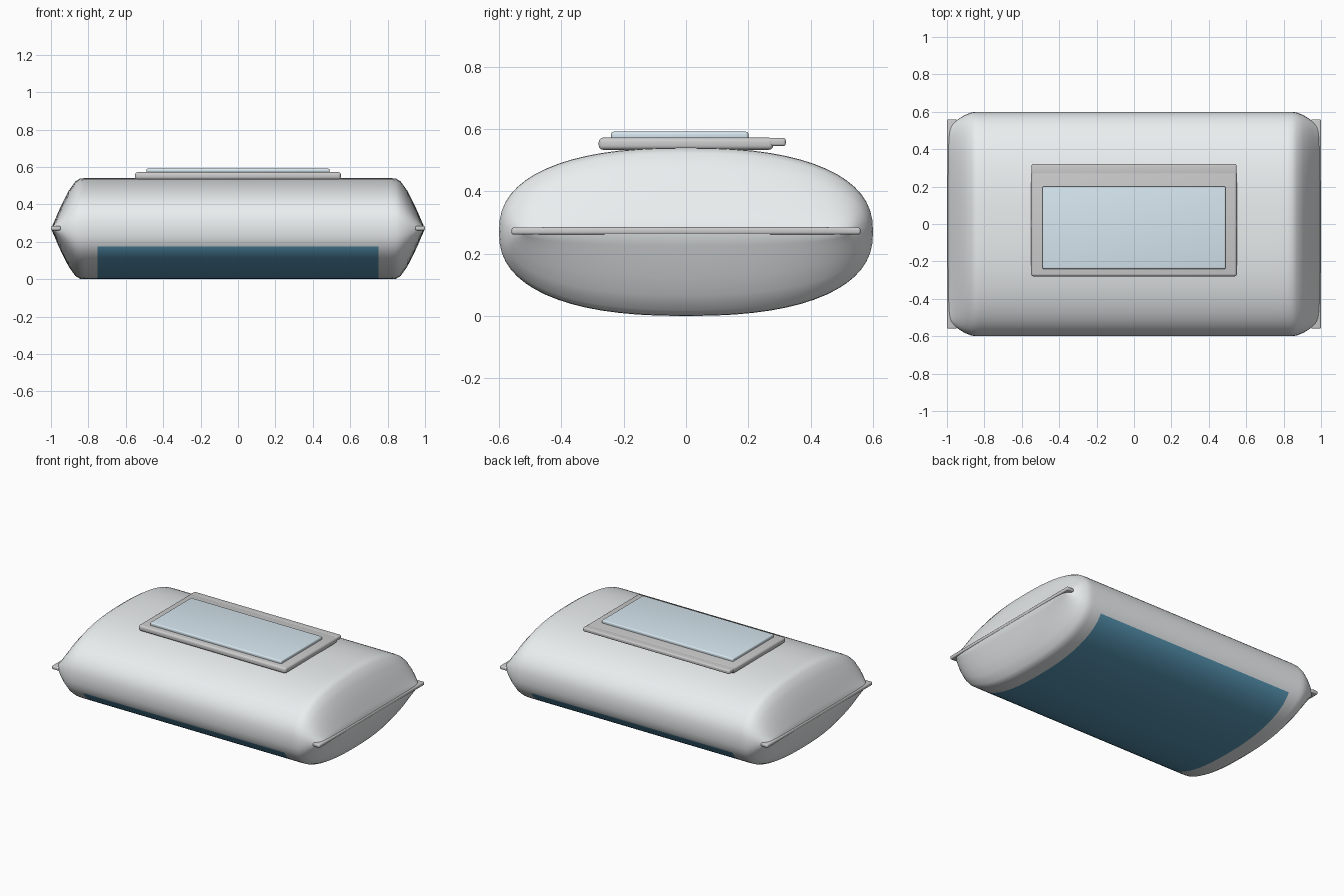
import bpy, bmesh, math

if "Cube" in bpy.data.objects:
    bpy.data.objects.remove(bpy.data.objects["Cube"])


def material(name, rgb):
    m = bpy.data.materials.new(name)
    m.diffuse_color = (*rgb, 1)
    m.use_nodes = True
    m.node_tree.nodes["Principled BSDF"].inputs["Base Color"].default_value = m.diffuse_color
    return m


def smooth(ob, angle):
    bpy.ops.object.select_all(action='DESELECT')
    ob.select_set(True)
    bpy.context.view_layer.objects.active = ob
    bpy.ops.object.shade_smooth_by_angle(angle=math.radians(angle))


def rounded_box(name, lo, hi, radius, mat=None):
    bm = bmesh.new()
    bmesh.ops.create_cube(bm, size=1)
    for v in bm.verts:
        v.co = [(a + b) / 2 + c * (b - a) for a, b, c in zip(lo, hi, v.co)]
    bmesh.ops.bevel(bm, geom=bm.edges[:], offset=radius, segments=4,
                    profile=0.5, affect='EDGES')
    me = bpy.data.meshes.new(name)
    bm.to_mesh(me)
    bm.free()
    ob = bpy.data.objects.new(name, me)
    bpy.context.collection.objects.link(ob)
    if mat:
        me.materials.append(mat)
    smooth(ob, 40)
    return ob


white = material("film_white", (0.83, 0.86, 0.87))
blue = material("label_blue", (0.1, 0.32, 0.48))
pale = material("lid_pale_blue", (0.68, 0.8, 0.87))

# Pillow body: superellipse rings lofted along x (x, half width, half height)
half = [(0.75, 0.6, 0.27), (0.82, 0.6, 0.27), (0.845, 0.6, 0.268),
        (0.87, 0.596, 0.252), (0.905, 0.582, 0.203), (0.935, 0.564, 0.145),
        (0.96, 0.545, 0.092), (0.98, 0.525, 0.045), (0.997, 0.505, 0.006)]
stations = [(-x, w, h) for x, w, h in reversed(half)] + half
N, EXP, MID = 64, 2 / 2.4, 0.27


def power(v):
    return math.copysign(abs(v) ** EXP, v) if abs(v) > 1e-9 else 0


bm = bmesh.new()
rings = []
for x, w, h in stations:
    angles = [2 * math.pi * i / N for i in range(N)]
    rings.append([bm.verts.new((x, w * power(math.cos(a)), MID + h * power(math.sin(a))))
                  for a in angles])
for a, b in zip(rings, rings[1:]):
    for i in range(N):
        j = (i + 1) % N
        f = bm.faces.new((a[i], b[i], b[j], a[j]))
        # Blue label wraps the underside between the two end shoulders
        c = f.calc_center_median()
        f.material_index = int(abs(c.x) < 0.75 and c.z < 0.174)
bm.faces.new(rings[0])
bm.faces.new(rings[-1][::-1])
bmesh.ops.recalc_face_normals(bm, faces=bm.faces[:])
me = bpy.data.meshes.new("pillow_pack")
bm.to_mesh(me)
bm.free()
me.materials.append(white)
me.materials.append(blue)
body = bpy.data.objects.new("pillow_pack", me)
bpy.context.collection.objects.link(body)
smooth(body, 60)

# Flat crimped seals at both ends
for side, name in ((-1, "left_end_seal"), (1, "right_end_seal")):
    xs = sorted((side * 0.948, side * 1.0))
    rounded_box(name, (xs[0], -0.56, 0.261), (xs[1], 0.56, 0.284), 0.008)

# Lid frame, hinge strip and lid panel on top
rounded_box("lid_frame", (-0.55, -0.28, 0.533), (0.55, 0.28, 0.572), 0.014)
rounded_box("lid_hinge", (-0.548, 0.26, 0.545), (0.548, 0.32, 0.571), 0.008)
rounded_box("lid_panel", (-0.49, -0.24, 0.565), (0.49, 0.2, 0.591), 0.008, pale)
